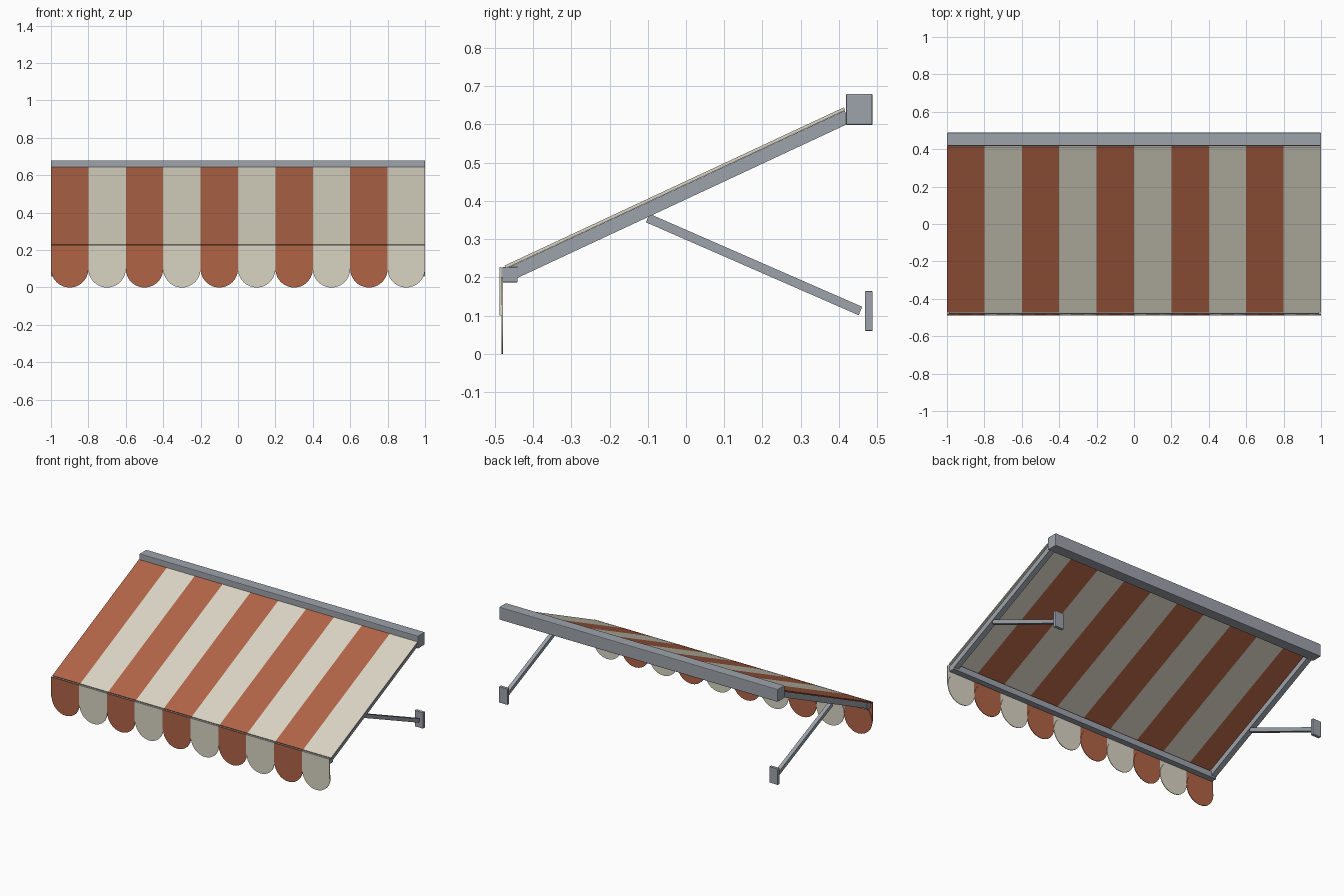
import bpy, math
from mathutils import Matrix

cube = bpy.data.objects.get("Cube")
if cube:
    bpy.data.objects.remove(cube, do_unlink=True)


def material(name, rgb):
    m = bpy.data.materials.new(name)
    m.use_nodes = True
    m.diffuse_color = (*rgb, 1)
    m.node_tree.nodes["Principled BSDF"].inputs["Base Color"].default_value = (*rgb, 1)
    return m


rust = material("rust canvas", (0.44, 0.127, 0.062))
cream = material("cream canvas", (0.70, 0.66, 0.545))
metal = material("grey metal", (0.34, 0.37, 0.41))


def box(name, center, size, mat, tilt=0, bevel=0):
    """Box tilted about the x axis, with an optional small edge bevel."""
    bpy.ops.mesh.primitive_cube_add(size=1, location=center)
    ob = bpy.context.object
    ob.name = name
    ob.data.transform(Matrix.Diagonal((*size, 1)))
    ob.rotation_euler.x = math.radians(tilt)
    ob.data.materials.append(mat)
    if bevel:
        mod = ob.modifiers.new("soft edges", 'BEVEL')
        mod.width = bevel
        mod.segments = 2
    return ob


SLOPE = 25
STRIPES = 10
WIDTH = 2 / STRIPES

# Striped canvas: sloping roof panel, valance band and round scallop per stripe
for i in range(STRIPES):
    x = -1 + WIDTH * (i + 0.5)
    mat = cream if i % 2 else rust
    box(f"canopy_stripe_{i + 1}", (x, -0.029, 0.434), (WIDTH, 0.979, 0.008), mat, SLOPE)
    box(f"valance_band_{i + 1}", (x, -0.4855, 0.1635), (WIDTH, 0.005, 0.127), mat)
    bpy.ops.mesh.primitive_cylinder_add(vertices=48, radius=WIDTH / 2, depth=0.004,
                                        location=(x, -0.481, 0.1),
                                        rotation=(math.pi / 2, 0, 0))
    disc = bpy.context.object
    disc.name = f"valance_scallop_{i + 1}"
    disc.data.materials.append(mat)
    bpy.ops.object.shade_smooth_by_angle()

# Wall cassette and front bar
box("wall_cassette", (0, 0.453, 0.639), (2, 0.07, 0.082), metal, bevel=0.004)
box("front_bar", (0, -0.46, 0.207), (1.98, 0.04, 0.04), metal, bevel=0.002)

# Side rails, support arms and wall plates
for side, sx in (("left", 1), ("right", -1)):
    x = 0.97 * sx
    box(f"{side}_rail", (x, -0.0174, 0.4152), (0.035, 0.97, 0.035), metal, SLOPE)
    box(f"{side}_support_arm", (x, 0.178, 0.2335), (0.025, 0.607, 0.024), metal, -23.6)
    box(f"{side}_wall_plate", (x, 0.478, 0.112), (0.06, 0.02, 0.104), metal, bevel=0.002)
